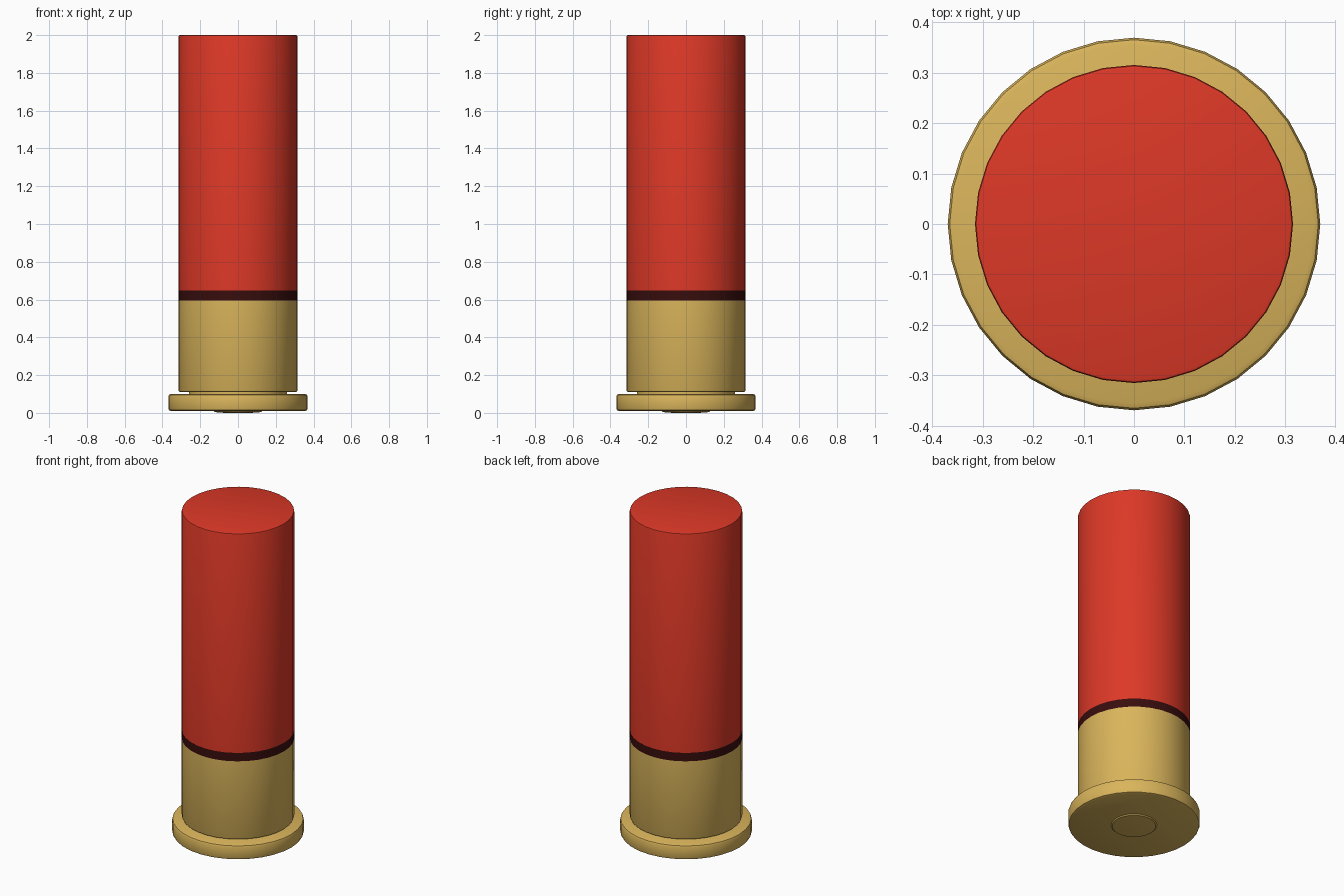
import bpy, bmesh, math

if "Cube" in bpy.data.objects:
    bpy.data.objects.remove(bpy.data.objects["Cube"])

SIDES = 32


def material(name, rgb):
    m = bpy.data.materials.new(name)
    m.diffuse_color = (*rgb, 1)
    m.use_nodes = True
    m.node_tree.nodes["Principled BSDF"].inputs["Base Color"].default_value = m.diffuse_color
    return m


red = material("red plastic", (0.72, 0.04, 0.02))
dark = material("dark red band", (0.04, 0.004, 0.004))
brass = material("brass", (0.70, 0.46, 0.105))


def lathe(name, profile, mat):
    """Closed solid of revolution from (radius, z) points, bottom to top."""
    bm = bmesh.new()
    rings = [[bm.verts.new((r * math.cos(2 * math.pi * i / SIDES),
                            r * math.sin(2 * math.pi * i / SIDES), z))
              for i in range(SIDES)] for r, z in profile]
    for a, b in zip(rings, rings[1:]):
        for i in range(SIDES):
            j = (i + 1) % SIDES
            bm.faces.new((a[i], a[j], b[j], b[i]))
    bm.faces.new(rings[0][::-1])
    bm.faces.new(rings[-1])
    me = bpy.data.meshes.new(name)
    bm.to_mesh(me)
    bm.free()
    me.materials.append(mat)
    ob = bpy.data.objects.new(name, me)
    bpy.context.collection.objects.link(ob)
    bpy.context.view_layer.objects.active = ob
    ob.select_set(True)
    bpy.ops.object.shade_smooth_by_angle(angle=math.radians(30))
    ob.select_set(False)
    return ob


# Plastic tube and the dark ring under it
lathe("tube", [(0.315, 0.647), (0.315, 1.992), (0.313, 1.998), (0.307, 2.0)], red)
lathe("band", [(0.315, 0.595), (0.315, 0.647)], dark)

# Brass base, recessed neck and rim
lathe("brass_cup", [(0.305, 0.11), (0.312, 0.113), (0.315, 0.12), (0.315, 0.595)], brass)
lathe("neck", [(0.26, 0.095), (0.26, 0.115)], brass)
lathe("rim", [(0.355, 0.01), (0.365, 0.014), (0.369, 0.024), (0.369, 0.086),
              (0.365, 0.096), (0.355, 0.10)], brass)

# Slightly domed primer in the underside
lathe("primer", [(0.07, 0.0), (0.122, 0.004), (0.13, 0.012)], brass)
